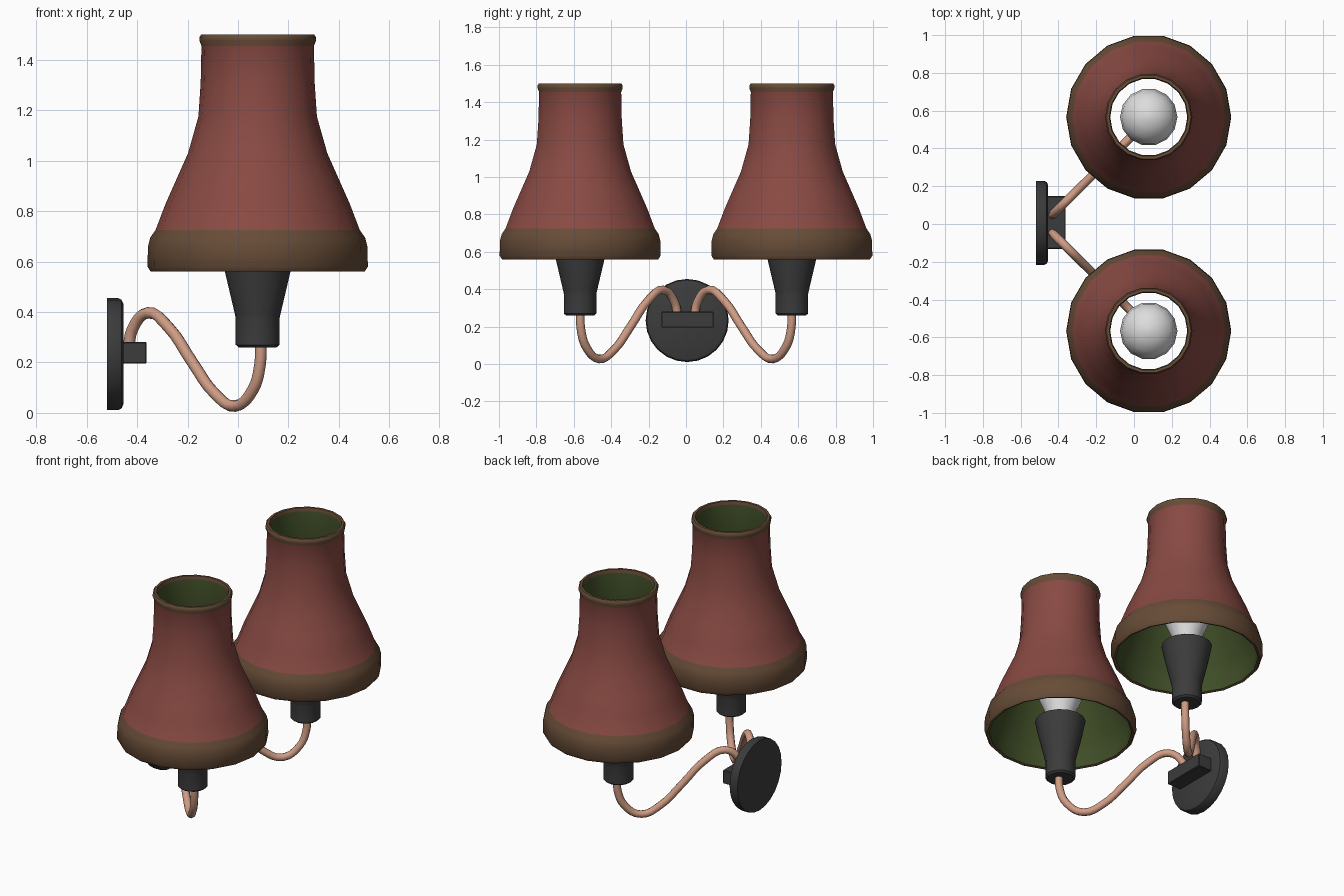
import bpy, bmesh, math
from mathutils import Matrix, Vector

if "Cube" in bpy.data.objects:
    bpy.data.objects.remove(bpy.data.objects["Cube"])


def material(name, r, g, b):
    m = bpy.data.materials.new(name)
    m.diffuse_color = (r, g, b, 1)
    m.use_nodes = True
    m.node_tree.nodes["Principled BSDF"].inputs["Base Color"].default_value = m.diffuse_color
    return m


RED = material("dusty red", 0.25, 0.068, 0.056)
BROWN = material("brown trim", 0.135, 0.072, 0.038)
GREEN = material("dark green lining", 0.05, 0.075, 0.02)
DARK = material("charcoal metal", 0.045, 0.045, 0.045)
COPPER = material("copper", 0.62, 0.33, 0.23)
WHITE = material("bulb white", 0.72, 0.72, 0.72)


def smooth(obj, angle=40):
    bpy.ops.object.select_all(action='DESELECT')
    obj.select_set(True)
    bpy.context.view_layer.objects.active = obj
    bpy.ops.object.shade_smooth_by_angle(angle=math.radians(angle))


def finish(bm, name, mats, angle=40):
    bmesh.ops.recalc_face_normals(bm, faces=bm.faces)
    me = bpy.data.meshes.new(name)
    bm.to_mesh(me)
    bm.free()
    for m in mats:
        me.materials.append(m)
    obj = bpy.data.objects.new(name, me)
    bpy.context.collection.objects.link(obj)
    smooth(obj, angle)
    return obj


def lathe(name, profile, sides, matrix, mats, closed=False, bands=None, angle=40):
    """Spin (radius, height) points; bands gives a material index per profile span."""
    bm = bmesh.new()
    rings = []
    for r, z in profile:
        rings.append([bm.verts.new(matrix @ Vector((
            r * math.cos(2 * math.pi * i / sides),
            r * math.sin(2 * math.pi * i / sides), z))) for i in range(sides)])
    spans = len(rings) if closed else len(rings) - 1
    for k in range(spans):
        a, b = rings[k], rings[(k + 1) % len(rings)]
        for i in range(sides):
            j = (i + 1) % sides
            f = bm.faces.new((a[i], a[j], b[j], b[i]))
            f.material_index = bands[k] if bands else 0
    if not closed:
        bm.faces.new(rings[0])
        bm.faces.new(rings[-1])
    return finish(bm, name, mats, angle)


# shade wall: outside going up, over the rim, inside going down
outer = [(0.424, 0.56), (0.437, 0.58), (0.435, 0.66), (0.426, 0.695), (0.405, 0.725),
         (0.365, 0.83), (0.325, 0.92), (0.276, 1.03), (0.235, 1.175), (0.226, 1.31),
         (0.223, 1.455), (0.231, 1.475), (0.231, 1.49), (0.224, 1.50)]
inner = [(0.209, 1.50), (0.204, 1.48), (0.205, 1.30), (0.215, 1.17), (0.257, 1.02),
         (0.345, 0.83), (0.39, 0.71), (0.41, 0.65), (0.41, 0.565)]
bands = [1] * 4 + [0] * 6 + [1] * 5 + [2] * 7 + [1]

holder = [(0.075, 0.26), (0.087, 0.27), (0.087, 0.375), (0.09, 0.39),
          (0.13, 0.56), (0.146, 0.64), (0.13, 0.645)]
bulb = [(0.07, 0.64), (0.085, 0.70), (0.12, 0.78), (0.145, 0.86), (0.152, 0.92),
        (0.143, 0.98), (0.112, 1.03), (0.06, 1.065), (0.01, 1.075)]

# arm path: distance along the diagonal (0 to 1) and height
arm = [(0.0, 0.25), (0.03, 0.33), (0.145, 0.397), (0.30, 0.34), (0.48, 0.20),
       (0.65, 0.075), (0.80, 0.027), (0.93, 0.09), (0.985, 0.19), (0.99, 0.30)]

for side, label in ((1, "left"), (-1, "right")):
    place = Matrix.Translation((0.078, side * 0.566, 0))
    lathe(label + "_shade", outer + inner, 18, place, [RED, BROWN, GREEN],
          closed=True, bands=bands, angle=50)
    lathe(label + "_bulb_holder", holder, 16, place, [DARK])
    lathe(label + "_bulb", bulb, 14, place, [WHITE])

    # bent copper arm
    cu = bpy.data.curves.new(label + "_arm", 'CURVE')
    cu.dimensions = '3D'
    cu.bevel_depth = 0.023
    cu.bevel_resolution = 2
    cu.resolution_u = 4
    sp = cu.splines.new('BEZIER')
    sp.bezier_points.add(len(arm) - 1)
    for p, (t, z) in zip(sp.bezier_points, arm):
        p.co = (-0.435 + 0.53 * t, side * (0.045 + 0.525 * t), z)
        p.handle_left_type = p.handle_right_type = 'AUTO'
    cu.materials.append(COPPER)
    ob = bpy.data.objects.new(label + "_arm", cu)
    bpy.context.collection.objects.link(ob)
    bpy.ops.object.select_all(action='DESELECT')
    ob.select_set(True)
    bpy.context.view_layer.objects.active = ob
    bpy.ops.object.convert(target='MESH')
    smooth(bpy.context.view_layer.objects.active, 60)

# round wall plate, axis along x
plate = [(0.222, 0), (0.222, 0.045), (0.216, 0.058), (0.20, 0.065)]
lathe("wall_plate", plate, 24,
      Matrix.Translation((-0.52, 0.006, 0.233)) @ Matrix.Rotation(math.pi / 2, 4, 'Y'), [DARK])

# block holding both arms
bm = bmesh.new()
bmesh.ops.create_cube(bm, size=1, matrix=Matrix.Translation((-0.412, 0.008, 0.238))
                      @ Matrix.Diagonal((0.10, 0.28, 0.085, 1)))
bmesh.ops.bevel(bm, geom=bm.edges[:], offset=0.004, segments=1, affect='EDGES')
finish(bm, "arm_block", [DARK], 30)
